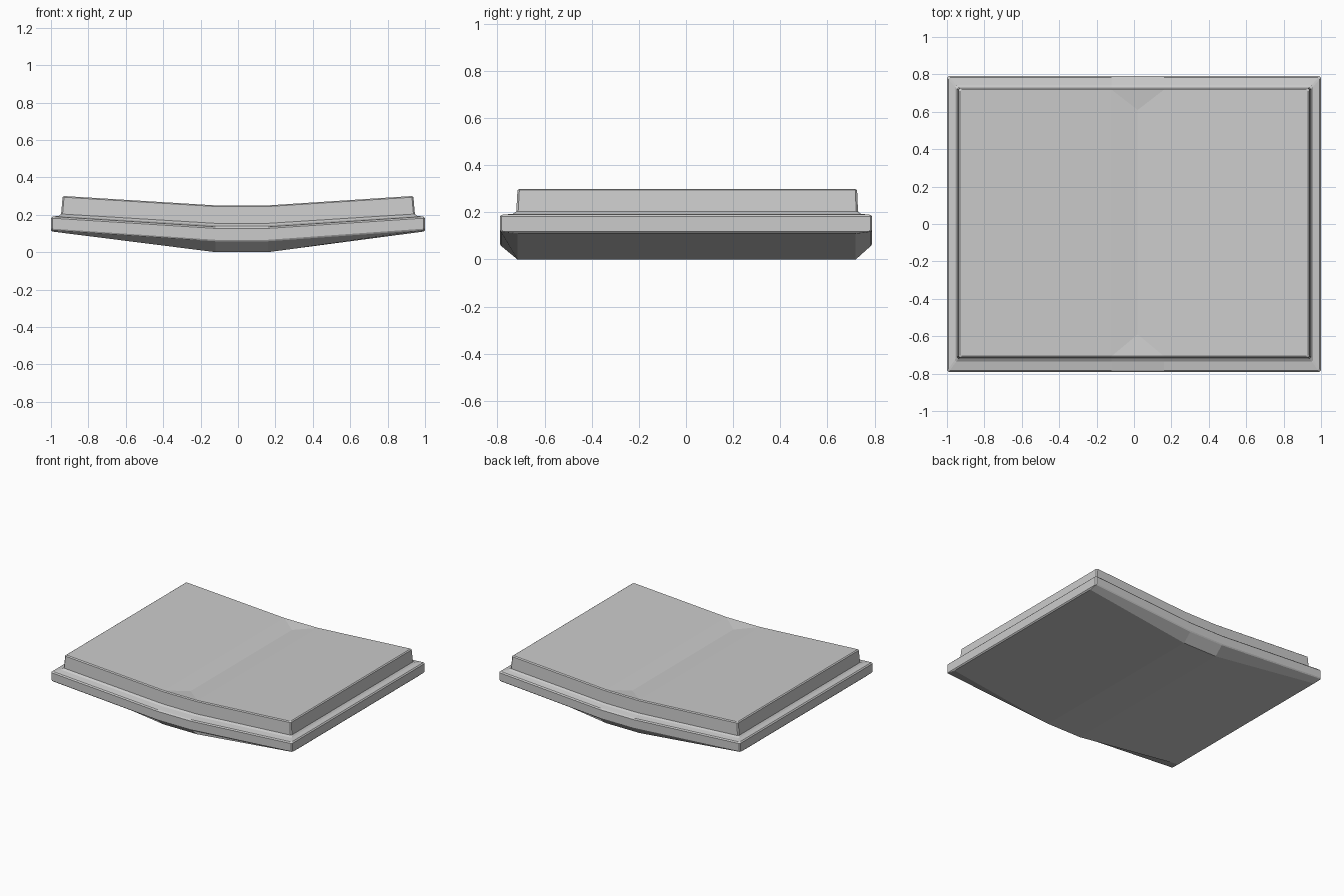
import bpy, bmesh

if "Cube" in bpy.data.objects:
    bpy.data.objects.remove(bpy.data.objects["Cube"])

BEND_L, BEND_R, CORNER = -0.12, 0.16, 0.008

bm = bmesh.new()


def height(x, hx, z_end, z_mid):
    """Flat in the middle, rising straight to both ends."""
    if x < BEND_L:
        t = (BEND_L - x) / (hx + BEND_L)
    else:
        t = max(0, x - BEND_R) / (hx - BEND_R)
    return z_mid + (z_end - z_mid) * t


def ring(hx, y0, y1, z_end, z_mid):
    """Rectangular outline with clipped corners and two bend points per long side."""
    c = CORNER
    pts = [(-hx + c, y0), (BEND_L, y0), (BEND_R, y0), (hx - c, y0),
           (hx, y0 + c), (hx, y1 - c),
           (hx - c, y1), (BEND_R, y1), (BEND_L, y1), (-hx + c, y1),
           (-hx, y1 - c), (-hx, y0 + c)]
    return [bm.verts.new((x, y, height(x, hx, z_end, z_mid))) for x, y in pts]


def face(*verts):
    bm.faces.new(verts)


# outlines from the underside, up the flange, over the step, to the raised top
rings = [ring(*r) for r in (
    (0.992, -0.715, 0.72, 0.110, 0.000),
    (1.000, -0.785, 0.785, 0.118, 0.058),
    (1.000, -0.79, 0.79, 0.126, 0.066),
    (1.000, -0.79, 0.79, 0.182, 0.127),
    (0.992, -0.782, 0.782, 0.190, 0.135),
    (0.958, -0.735, 0.742, 0.194, 0.144),
    (0.946, -0.720, 0.730, 0.204, 0.154),
    (0.938, -0.715, 0.726, 0.294, 0.244),
    (0.930, -0.707, 0.718, 0.300, 0.250))]
for lo, hi in zip(rings, rings[1:]):
    for i in range(12):
        j = (i + 1) % 12
        face(lo[i], lo[j], hi[j], hi[i])

# bent underside
b = rings[0]
face(b[0], b[11], b[10], b[9], b[8], b[1])
face(b[1], b[8], b[7], b[2])
face(b[2], b[7], b[6], b[5], b[4], b[3])

# bent top with a shallow valley ending in triangular ramps
t = rings[-1]
m0 = bm.verts.new((0.02, -0.59, 0.238))
m1 = bm.verts.new((0.02, 0.61, 0.238))
face(t[0], t[1], t[8], t[9], t[10], t[11])
face(t[2], t[3], t[4], t[5], t[6], t[7])
face(t[1], m0, m1, t[8])
face(m0, t[2], t[7], m1)
face(t[1], t[2], m0)
face(t[7], t[8], m1)

bmesh.ops.recalc_face_normals(bm, faces=bm.faces)
mesh = bpy.data.meshes.new("bent_panel")
bm.to_mesh(mesh)
bm.free()
bpy.context.collection.objects.link(bpy.data.objects.new("bent_panel", mesh))
